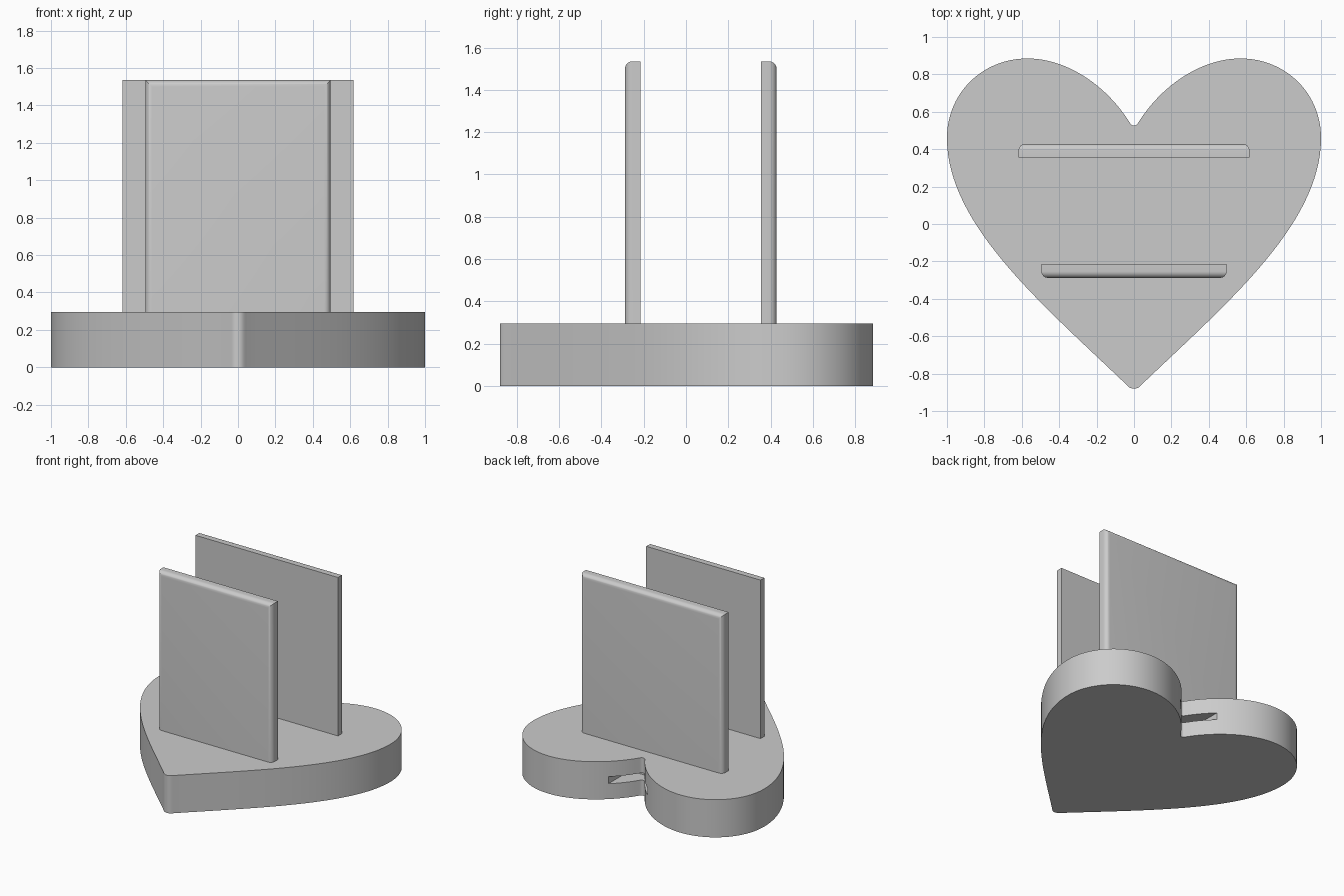
import bpy
import bmesh
from mathutils import Vector
from mathutils.geometry import interpolate_bezier

cube = bpy.data.objects.get("Cube")
if cube:
    bpy.data.objects.remove(cube, do_unlink=True)

BASE_TOP = 0.295
PLATE_TOP = 1.535

grey = bpy.data.materials.new("plain grey")
grey.use_nodes = True
grey.diffuse_color = (0.6, 0.6, 0.6, 1)
grey.node_tree.nodes["Principled BSDF"].inputs["Base Color"].default_value = (0.6, 0.6, 0.6, 1)


def make_object(name, bm):
    bmesh.ops.recalc_face_normals(bm, faces=bm.faces)
    mesh = bpy.data.meshes.new(name)
    bm.to_mesh(mesh)
    bm.free()
    mesh.materials.append(grey)
    obj = bpy.data.objects.new(name, mesh)
    bpy.context.collection.objects.link(obj)
    return obj


def add_box(bm, low, high):
    low, high = Vector(low), Vector(high)
    bmesh.ops.create_cube(bm, size=1)
    for v in bm.verts:
        v.co = (low + high) / 2 + v.co * (high - low)


def select_only(obj):
    bpy.ops.object.select_all(action="DESELECT")
    obj.select_set(True)
    bpy.context.view_layer.objects.active = obj


def smooth(obj):
    select_only(obj)
    bpy.ops.object.shade_smooth_by_angle()


def heart_outline():
    # Bezier pieces of the +x half, from the rounded tip to the cleft
    pieces = [
        ((0, -0.88), (0.025, -0.88), (0.035, -0.865), (0.05, -0.85), 8),
        ((0.05, -0.85), (0.5, -0.42), (1, 0), (1, 0.46), 32),
        ((1, 0.46), (1, 0.7), (0.81, 0.885), (0.57, 0.885), 24),
        ((0.57, 0.885), (0.35, 0.885), (0.14, 0.73), (0.025, 0.545), 24),
        ((0.025, 0.545), (0.015, 0.53), (0.01, 0.527), (0, 0.527), 8),
    ]
    half = []
    for a, b, c, d, count in pieces:
        pts = interpolate_bezier(*(Vector(p).to_3d() for p in (a, b, c, d)), count)
        half += pts[:-1]
    half.append(Vector((0, 0.527, 0)))
    return half + [Vector((-p.x, p.y, 0)) for p in reversed(half[1:-1])]


# Heart-shaped base
bm = bmesh.new()
face = bm.faces.new([bm.verts.new(p) for p in heart_outline()])
top = bmesh.ops.extrude_face_region(bm, geom=[face])["geom"]
bmesh.ops.translate(bm, vec=(0, 0, BASE_TOP),
                    verts=[g for g in top if isinstance(g, bmesh.types.BMVert)])
base = make_object("heart_base", bm)

# Flat slot cut into the cleft at the back
bm = bmesh.new()
add_box(bm, (-0.17, 0.45, 0.12), (0.17, 1, 0.175))
cutter = make_object("slot_cutter", bm)
cutter.hide_render = True
cut = base.modifiers.new("slot", "BOOLEAN")
cut.operation = "DIFFERENCE"
cut.solver = "EXACT"
cut.object = cutter
select_only(base)
bpy.ops.object.modifier_apply(modifier=cut.name)
bpy.data.objects.remove(cutter, do_unlink=True)
smooth(base)


# Upright plates with the outer face rounded along its sides and top
def plate(name, half_width, inner_y, outer_y):
    bm = bmesh.new()
    add_box(bm, (-half_width, min(inner_y, outer_y), BASE_TOP),
            (half_width, max(inner_y, outer_y), PLATE_TOP))
    rounded = [e for e in bm.edges
               if all(abs(v.co.y - outer_y) < 0.001 for v in e.verts)
               and any(v.co.z > 1 for v in e.verts)]
    bmesh.ops.bevel(bm, geom=rounded, offset=0.035, segments=8,
                    profile=0.5, affect="EDGES")
    smooth(make_object(name, bm))


plate("front_plate", 0.495, -0.215, -0.288)
plate("back_plate", 0.617, 0.355, 0.428)
